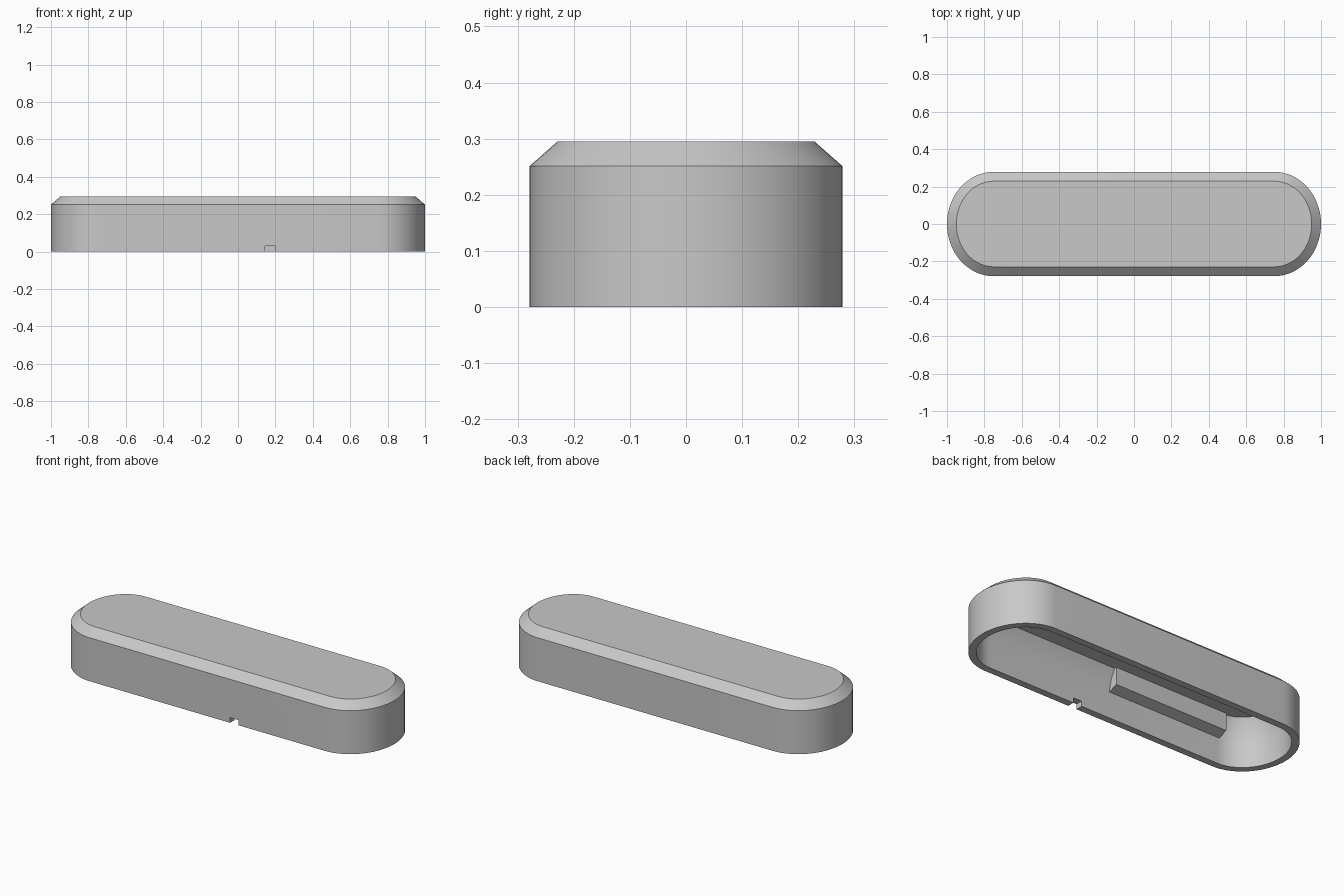
import bpy
import bmesh
import math

cube = bpy.data.objects.get("Cube")
if cube:
    bpy.data.objects.remove(cube, do_unlink=True)

HALF_WIDTH = 0.279
STRAIGHT_END = 0.75
END_LENGTH = 0.25
ARC_STEPS = 32

grey = bpy.data.materials.new("plain grey")
grey.use_nodes = True
colour = (0.58, 0.58, 0.58, 1.0)
grey.diffuse_color = colour
grey.node_tree.nodes["Principled BSDF"].inputs["Base Color"].default_value = colour


def make_object(name, bm):
    bmesh.ops.recalc_face_normals(bm, faces=bm.faces[:])
    mesh = bpy.data.meshes.new(name)
    bm.to_mesh(mesh)
    bm.free()
    mesh.materials.append(grey)
    obj = bpy.data.objects.new(name, mesh)
    bpy.context.collection.objects.link(obj)
    return obj


def extrude_along_x(name, profile, x0, x1):
    """Prism with a (y, z) profile."""
    bm = bmesh.new()
    a, b = [[bm.verts.new((x, y, z)) for y, z in profile] for x in (x0, x1)]
    bm.faces.new(a)
    bm.faces.new(b)
    for i in range(len(a)):
        j = (i + 1) % len(a)
        bm.faces.new((a[i], a[j], b[j], b[i]))
    return make_object(name, bm)


def rounded_ring(bm, inset, z):
    """Outline with slightly flattened round ends, offset inwards."""
    ring = []
    for side in (1, -1):
        for i in range(ARC_STEPS + 1):
            a = math.pi * (i / ARC_STEPS - 0.5)
            ring.append(bm.verts.new((
                side * (STRAIGHT_END + (END_LENGTH - inset) * math.cos(a)),
                side * (HALF_WIDTH - inset) * math.sin(a), z)))
    return ring


# Hollow cover: chamfered outside, softly narrowing cavity, open underneath
section = [(0.05, 0.295), (0, 0.251), (0, 0), (0.04, 0),
           (0.04, 0.14), (0.06, 0.22), (0.085, 0.268)]
bm = bmesh.new()
rings = [rounded_ring(bm, inset, z) for inset, z in section]
for upper, lower in zip(rings, rings[1:]):
    for i in range(len(upper)):
        j = (i + 1) % len(upper)
        bm.faces.new((upper[i], upper[j], lower[j], lower[i]))
bm.faces.new(rings[0])
bm.faces.new(rings[-1])
cover = make_object("cover_shell", bm)

# Small cable notch through the front wall
cutter = extrude_along_x("notch_cutter", [(-0.32, -0.05), (-0.2, -0.05),
                                          (-0.2, 0.03), (-0.32, 0.03)], 0.145, 0.2)
cutter.hide_render = True
notch = cover.modifiers.new("notch", 'BOOLEAN')
notch.operation = 'DIFFERENCE'
notch.solver = 'EXACT'
notch.object = cutter
bpy.context.view_layer.objects.active = cover
cover.select_set(True)
bpy.ops.object.modifier_apply(modifier=notch.name)
bpy.data.objects.remove(cutter, do_unlink=True)
bpy.ops.object.shade_smooth_by_angle(angle=math.radians(25))

# Mounting block inside the front wall, hanging from the ceiling
extrude_along_x("inner_block", [(-0.25, 0.145), (-0.18, 0.168),
                                (-0.18, 0.272), (-0.25, 0.272)], -0.76, -0.035)
